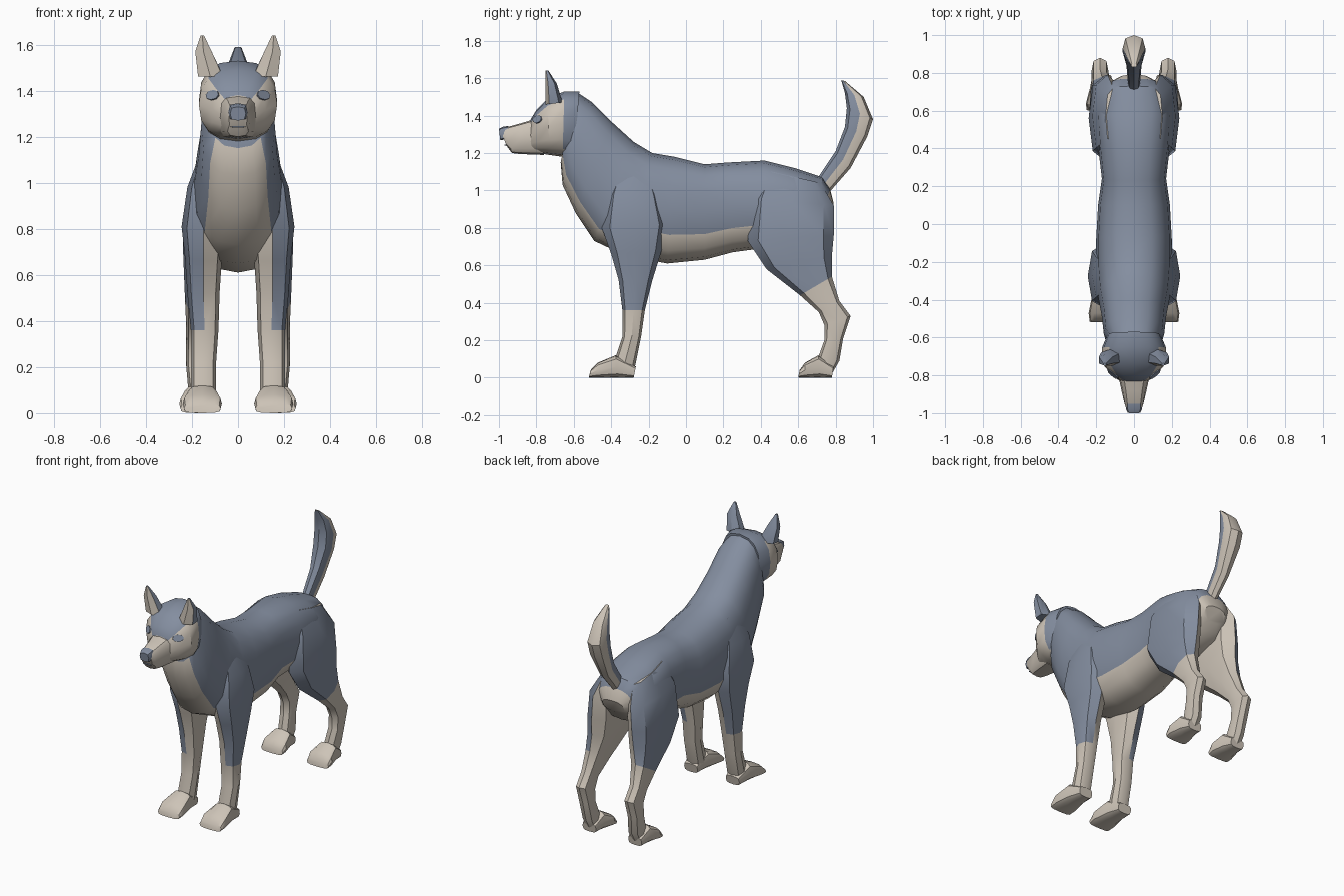
import bpy
import bmesh
import math
from mathutils import Vector
from mathutils.bvhtree import BVHTree

if "Cube" in bpy.data.objects:
    bpy.data.objects.remove(bpy.data.objects["Cube"], do_unlink=True)

UNIT = 0.01          # profile rows are written in hundredths
SLATE, CREAM = 0, 1  # material slots
parts = []


def make_material(name, color):
    material = bpy.data.materials.new(name)
    material.use_nodes = True
    material.diffuse_color = (*color, 1)
    shader = material.node_tree.nodes["Principled BSDF"]
    shader.inputs["Base Color"].default_value = (*color, 1)
    shader.inputs["Roughness"].default_value = 0.8
    return material


materials = [make_material("slate_fur", (0.23, 0.27, 0.35)),
             make_material("cream_fur", (0.61, 0.55, 0.475))]


def finish(name, bm):
    """Turn a bmesh into a named object carrying both fur materials."""
    bmesh.ops.recalc_face_normals(bm, faces=bm.faces[:])
    mesh = bpy.data.meshes.new(name)
    bm.to_mesh(mesh)
    bm.free()
    for material in materials:
        mesh.materials.append(material)
    obj = bpy.data.objects.new(name, mesh)
    bpy.context.collection.objects.link(obj)
    parts.append(obj)
    return obj


def rounded(value, power):
    return math.copysign(abs(value) ** power, value)


def loft(name, rows, rule, sides=8, power=0.8, mirror=1):
    """Skin rings. A row is: start y, start z, end y, end z, half width, centre x.
    The rule picks a slot from the segment number and the cosine (towards the
    start point) and sine (towards the outside) of a face's place on the ring."""
    bm = bmesh.new()
    rings = []
    steps = [math.tau * j / sides for j in range(sides)]
    for start_y, start_z, end_y, end_z, half, *offset in rows:
        centre = offset[0] if offset else 0
        ring = []
        for angle in steps:
            c = rounded(math.cos(angle), power)
            s = rounded(math.sin(angle), power)
            x = mirror * (centre + half * s)
            y = (start_y + end_y) / 2 + c * (start_y - end_y) / 2
            z = (start_z + end_z) / 2 + c * (start_z - end_z) / 2
            ring.append(bm.verts.new(Vector((x, y, z)) * UNIT))
        rings.append(ring)
    for i, (ring, following) in enumerate(zip(rings, rings[1:])):
        for j, angle in enumerate(steps):
            k = (j + 1) % sides
            face = bm.faces.new((ring[j], ring[k], following[k], following[j]))
            middle = angle + math.pi / sides
            face.material_index = rule(i, math.cos(middle), math.sin(middle))
    bm.faces.new(rings[0]).material_index = rule(0, 0, 0)
    bm.faces.new(rings[-1]).material_index = rule(len(rows) - 1, 0, 0)
    return finish(name, bm)


def all_slate(i, c, s):
    return SLATE


def all_cream(i, c, s):
    return CREAM


# Body: neck, chest, barrel and rump
body_rows = [
    (-59, 153, -67, 115, 13),
    (-50, 147, -66, 103, 16),
    (-39, 136, -59, 88, 17),
    (-28, 126, -49, 73, 19),
    (-18, 120, -32, 65, 20),
    (-6, 118, -10, 61, 20),
    (10, 114, 10, 63, 19),
    (23, 115, 25, 67, 17),
    (42, 116, 40, 69, 19),
    (58, 112, 55, 71, 20),
    (73, 107, 68, 76, 16),
    (77, 101, 71, 80, 13),
    (79, 93, 75, 84, 8),
]


def body_rule(i, c, s):
    if i >= 11:
        return CREAM
    return CREAM if c < (-0.7 if i < 4 else -0.4) else SLATE


loft("body", body_rows, body_rule, sides=16)

# Head with a pale mask below a slate forehead
head_rows = [
    (-57, 153, -60, 116, 14),
    (-65, 153, -66, 118, 17),
    (-74, 149, -73, 119, 17),
    (-80, 143, -79, 120, 12),
    (-83, 138, -84, 120, 7),
]


def head_rule(i, c, s):
    if i == 0:
        return CREAM if c < -0.7 else SLATE
    return SLATE if c > 0.6 else CREAM


head = loft("head", head_rows, head_rule, sides=16)

# Muzzle, nose and mouth
loft("muzzle", [
    (-78, 139, -76, 119, 9),
    (-88, 136, -89, 119.5, 6.5),
    (-97, 133.5, -93, 120, 5),
    (-99, 132, -96, 124, 4),
], all_cream, sides=12, power=0.6)
loft("nose", [
    (-95, 134.5, -96, 128, 4.2),
    (-98, 134, -98, 127, 4.2),
    (-100, 133, -99.3, 127, 3.4),
], all_slate, power=0.6)
loft("mouth", [
    (-92, 124.6, -92, 124, 4),
    (-97, 124.6, -97, 124, 3),
], all_slate, power=0.6)

# Tail: slate inside the curl, pale outside
loft("tail", [
    (70, 106, 74, 96, 3),
    (80, 121, 88, 112, 4),
    (85, 134, 97, 129, 6),
    (86, 144, 100, 138, 6),
    (85, 152, 95, 150, 4.5),
    (83, 159, 85, 158.5, 1.5),
], lambda i, c, s: SLATE if c > 0 else CREAM)

# Limbs, written for the left side
front_leg_rows = [
    (-36, 114, -20, 114, 3, 13),
    (-42, 98, -14, 98, 8, 14),
    (-45, 80, -10, 82, 9.5, 15),
    (-40, 66, -13, 68, 8, 15),
    (-36, 52, -18, 52, 7, 15),
    (-34, 36, -22, 36, 6, 14.5),
    (-34, 22, -24, 22, 5.5, 15),
    (-38, 10, -27, 7, 5.5, 15),
    (-38, 3, -29, 2, 5, 15),
]
hind_leg_rows = [
    (42, 111, 72, 104, 4, 11),
    (35, 96, 79, 92, 8, 14),
    (33, 73, 79, 76, 9, 15),
    (43, 58, 78, 65, 8, 15.5),
    (61, 44, 78, 54, 6, 17),
    (71, 35, 82, 41, 4.5, 18),
    (74, 28, 88, 33, 4.5, 18),
    (74, 20, 84, 21, 4.5, 18),
    (70, 9, 82, 9, 4.5, 17),
    (70, 3, 78, 2, 4, 17),
]
ear_rows = [
    (-75, 146, -66, 147, 6, 12),
    (-75, 157, -69, 157, 4, 15),
    (-75, 164, -73.5, 164, 0.8, 15.5),
]


def limb_rule(bare_from):
    """Slate on the outside, pale inside and below the given segment."""
    return lambda i, c, s: SLATE if i < bare_from and s > 0 else CREAM


def paw(name, toe, heel, centre, mirror):
    def along(t):
        return heel + t * (toe - heel)
    loft(name, [
        (along(-0.05), 6, along(0), 0, 5, centre),
        (along(0.4), 12, along(0.35), 0, 6.5, centre),
        (along(0.8), 8, along(0.8), 0, 8.5, centre),
        (along(0.96), 4, along(1), 0, 8, centre),
    ], all_cream, sides=12, power=0.6, mirror=mirror)


def eye(name, mirror):
    """A thin almond plate lying on the head's surface."""
    tree = BVHTree.FromPolygons([v.co for v in head.data.vertices],
                                [p.vertices for p in head.data.polygons])
    spot, normal, *_ = tree.ray_cast(Vector((mirror * 0.11, -2, 1.38)),
                                     Vector((0, 1, 0)))
    across = Vector((0, 0, 1)).cross(normal).normalized()
    upward = normal.cross(across)
    bm = bmesh.new()
    rim = []
    for j in range(8):
        angle = math.tau * j / 8
        rim.append(bm.verts.new(spot - normal * 0.003
                                + across * 0.036 * math.cos(angle)
                                + upward * 0.023 * math.sin(angle)))
    plate = bm.faces.new(rim)
    raised = bmesh.ops.extrude_face_region(bm, geom=[plate])["geom"]
    moved = [g for g in raised if isinstance(g, bmesh.types.BMVert)]
    bmesh.ops.translate(bm, verts=moved, vec=normal * 0.008)
    finish(name, bm)


for side, mirror in (("left", 1), ("right", -1)):
    loft(side + "_front_leg", front_leg_rows, limb_rule(5), mirror=mirror)
    loft(side + "_hind_leg", hind_leg_rows, limb_rule(4), mirror=mirror)
    paw(side + "_front_paw", -52, -28, 15.5, mirror)
    paw(side + "_hind_paw", 60, 78, 17, mirror)
    loft(side + "_ear", ear_rows, lambda i, c, s: CREAM if c > 0.3 else SLATE,
         sides=6, mirror=mirror)
    eye(side + "_eye", mirror)

# Smooth fur with crisp creases
bpy.ops.object.select_all(action="DESELECT")
for part in parts:
    part.select_set(True)
bpy.context.view_layer.objects.active = parts[0]
bpy.ops.object.shade_smooth_by_angle(angle=math.radians(35))
